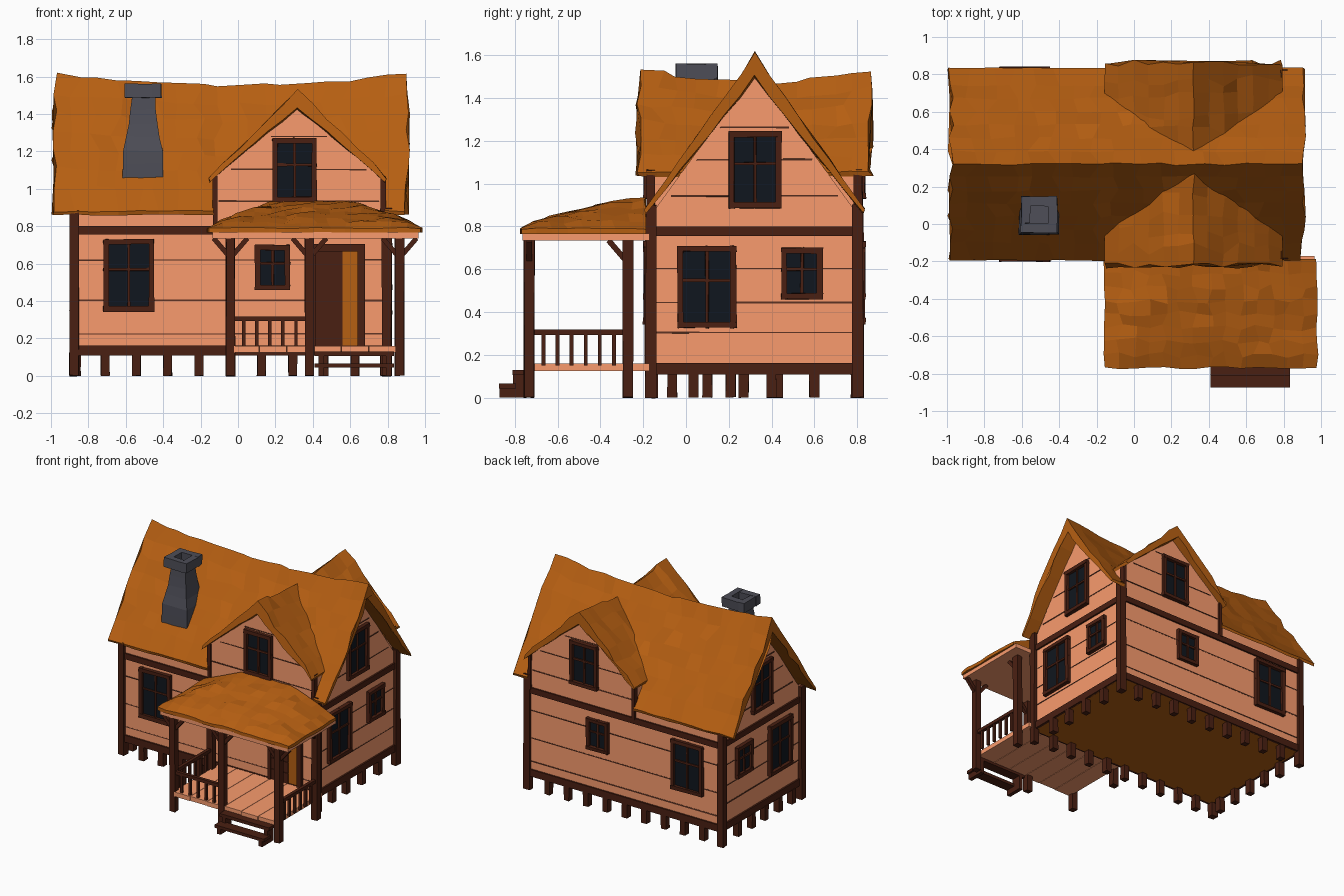
import bpy, bmesh, math, random
from mathutils import Vector, Matrix

if "Cube" in bpy.data.objects:
    bpy.data.objects.remove(bpy.data.objects["Cube"])
random.seed(4)

def mat(name, c):
    m = bpy.data.materials.new(name)
    m.diffuse_color = (*c, 1)
    m.use_nodes = True
    m.node_tree.nodes["Principled BSDF"].inputs["Base Color"].default_value = m.diffuse_color
    return m

WALL = mat("plaster", (.95, .33, .155))
WOOD = mat("dark_wood", (.068, .014, .006))
ROOF = mat("thatch", (.47, .115, .006))
GLASS = mat("glass", (.005, .008, .013))
STONE = mat("stone", (.075, .075, .095))
LINE = mat("plank_gap", (.10, .03, .015))

def rnd(a):
    return random.uniform(-a, a)

def finish(name, bm, m):
    bmesh.ops.recalc_face_normals(bm, faces=bm.faces)
    me = bpy.data.meshes.new(name)
    bm.to_mesh(me)
    bm.free()
    me.materials.append(m)
    ob = bpy.data.objects.new(name, me)
    bpy.context.collection.objects.link(ob)
    return ob

def boxes(name, m, items, jit=0.0):
    """Boxes given as (x0, x1, y0, y1, z0, z1)."""
    bm = bmesh.new()
    for x0, x1, y0, y1, z0, z1 in items:
        M = Matrix.Translation(((x0+x1)/2, (y0+y1)/2, (z0+z1)/2)) @ Matrix.Diagonal((x1-x0, y1-y0, z1-z0, 1))
        for v in bmesh.ops.create_cube(bm, size=1, matrix=M)["verts"]:
            if jit:
                v.co += Vector((rnd(jit), rnd(jit), rnd(jit)))
    return finish(name, bm, m)

def beams(name, m, items, w):
    """Square bars between point pairs."""
    bm = bmesh.new()
    for p, q in items:
        p, q = Vector(p), Vector(q)
        M = Matrix.Translation((p+q)/2) @ (q-p).to_track_quat('Z', 'Y').to_matrix().to_4x4()
        bmesh.ops.create_cube(bm, size=1, matrix=M @ Matrix.Diagonal((w, w, (q-p).length, 1)))
    return finish(name, bm, m)

def prism(name, m, profile, axis, a, b, segs=1, fn=None):
    """Closed profile swept along an axis; fn(t, i, p, q) may bend each ring."""
    bm = bmesh.new()
    rings = []
    for k in range(segs+1):
        t = k/segs
        s = a+(b-a)*t
        ring = []
        for i, (p, q) in enumerate(profile):
            ds = 0
            if fn:
                p, q, ds = fn(t, i, p, q)
            co = {'x': (s+ds, p, q), 'y': (p, s+ds, q), 'z': (p, q, s+ds)}[axis]
            ring.append(bm.verts.new(co))
        rings.append(ring)
    n = len(profile)
    for r0, r1 in zip(rings, rings[1:]):
        for i in range(n):
            bm.faces.new((r0[i], r0[(i+1) % n], r1[(i+1) % n], r1[i]))
    bm.faces.new(rings[0])
    bm.faces.new(rings[-1])
    return finish(name, bm, m)

# Walls and gables
boxes("house_walls", WALL, [(-.87, .795, -.17, .81, .12, .88)])
main = [(-.16, .86), (.80, .86), (.32, 1.52)]
for nm, a, b in (("left", -.87, -.82), ("right", .745, .795)):
    prism(nm + "_gable_wall", WALL, main, 'x', a, b)
cross = [(-.125, .8), (.78, .8), (.78, 1.06), (.325, 1.44), (-.125, 1.06)]
for nm, a, b in (("front", -.171, .0), ("back", .64, .811)):
    prism(nm + "_dormer_wall", WALL, cross, 'y', a, b)
boxes("floor_underside", ROOF, [(-.87, .795, -.17, .81, .108, .122)])

# Roofs: outer line given by distance from the ridge, thick at the ridge
def roof(name, half, thick, centre, axis, a, b, segs, sag):
    top = [(-d, z) for d, z in half[::-1]] + half[1:]
    low = [(d*.985, z-thick+(thick-.02)*abs(d)/half[-1][0]) for d, z in top]
    prof = [(centre+d, z) for d, z in top] + [(centre+d, z) for d, z in low[::-1]]
    zb, zt, n = half[-1][1], half[0][1], len(top)
    def bend(t, i, p, q):
        dip = sag*(1-(2*t-1)**2)*max(0, (q-zb)/(zt-zb))
        outer = 0 < i < n-1
        j = .012 if outer else .004
        end = .018 if t in (0, 1) else (.035 if outer else .01)
        return p+rnd(j*.6), q-dip+rnd(j), rnd(end)
    return prism(name, ROOF, prof, axis, a, b, segs, bend)

body = roof("main_roof", [(0, 1.615), (.07, 1.51), (.14, 1.41), (.21, 1.31), (.28, 1.21),
     (.35, 1.115), (.42, 1.01), (.515, .88)], .11, .32, 'x', -.98, .905, 17, .065)
roof("dormer_roof", [(0, 1.535), (.08, 1.455), (.16, 1.38), (.24, 1.295), (.32, 1.215),
     (.40, 1.135), (.475, 1.055)], .10, .318, 'y', -.222, .86, 12, .06)

# The main eaves stop where the dormer walls rise
cutter = boxes("eave_cutter", ROOF, [(-.13, .785, -.4, -.08, .6, 1.04), (-.13, .785, .72, 1.1, .6, 1.04)])
cutter.hide_render = True
cutter.hide_viewport = True
mod = body.modifiers.new("cut_eaves", 'BOOLEAN')
mod.operation, mod.solver, mod.object = 'DIFFERENCE', 'EXACT', cutter

# Porch roof and ceiling
bm = bmesh.new()
bmesh.ops.create_grid(bm, x_segments=14, y_segments=8, size=.5)
for v in bm.verts:
    x, y = -.16+1.14*(v.co.x+.5), -.77+.58*(v.co.y+.5)
    h = min(1, (x+.16)/.33, (.98-x)/.36, ((y+.77)/.58)**.75)
    edge = v.is_boundary
    j = .006 if edge else .02
    v.co = (x+rnd(j), y+rnd(j), .79+.145*h+rnd(.004 if edge else .012))
rim = bmesh.ops.extrude_edge_only(bm, edges=[e for e in bm.edges if e.is_boundary])["geom"]
for v in rim:
    if isinstance(v, bmesh.types.BMVert):
        v.co.z = .765
bmesh.ops.contextual_create(bm, geom=[e for e in bm.edges if e.is_boundary])
finish("porch_roof", bm, ROOF)
boxes("porch_ceiling", WALL, [(-.135, .965, -.765, -.17, .735, .768)])

# Timber frame
boxes("corner_posts", WOOD, [(x-.025, x+.025, y-.025, y+.025, 0, z)
      for x, z in ((-.875, .88), (.795, .9)) for y in (-.165, .805)], .004)
boxes("dormer_posts", WOOD, [(x-.014, x+.014, y-.02, y+.02, .79, 1.065)
      for x in (-.122, .775) for y in (-.165, .805)], .003)
frame = []
for z0, z1 in ((.108, .162), (.755, .80)):
    frame += [(-.885, .81, y-.01, y+.01, z0, z1) for y in (-.173, .813)]
    frame += [(x-.01, x+.01, -.18, .82, z0, z1) for x in (-.873, .798)]
boxes("sill_and_band", WOOD, frame)

# Stilts
st = [(-.877+.167*i, y) for i in range(1, 10) for y in (-.155, .795)]
st += [(.785, y) for y in (.035, .21, .40, .60)] + [(-.865, y) for y in (-.065, .1, .27, .43, .6)]
boxes("stilts", WOOD, [(x-.023, x+.023, y-.023, y+.023, 0, .112) for x, y in st], .002)

# Everything on a wall face: u along the wall, d outward
def on(face, u0, u1, d0, d1, z0, z1):
    if face == "front": return (u0, u1, -.17-d1, -.17-d0, z0, z1)
    if face == "back":  return (u0, u1, .81+d0, .81+d1, z0, z1)
    if face == "right": return (.795+d0, .795+d1, u0, u1, z0, z1)
    return (-.87-d1, -.87-d0, u0, u1, z0, z1)

def window(name, f, a, b, z0, z1):
    w, m, h = .027, (a+b)/2, z0+(z1-z0)*.58
    boxes(name + "_glass", GLASS, [on(f, a+.01, b-.01, -.01, .006, z0+.01, z1-.01)])
    boxes(name + "_frame", WOOD, [on(f, a, a+w, -.01, .027, z0, z1), on(f, b-w, b, -.01, .027, z0, z1),
          on(f, a, b, -.01, .03, z0, z0+w), on(f, a, b, -.01, .03, z1-w, z1),
          on(f, m-.007, m+.007, 0, .016, z0, z1), on(f, a, b, 0, .016, h-.007, h+.007)], .003)

for f in ("front", "back"):
    window(f + "_large_window", f, -.72, -.45, .345, .73)
    window(f + "_small_window", f, .092, .278, .46, .70)
    window(f + "_dormer_window", f, .185, .42, .93, 1.27)
for f in ("left", "right"):
    window(f + "_large_window", f, -.04, .235, .325, .71)
    window(f + "_small_window", f, .445, .64, .46, .70)
    window(f + "_gable_window", f, .20, .445, .885, 1.245)

# Gaps between wall planks
gaps = []
for f in ("front", "back"):
    gaps += [on(f, -.86, .78, -.01, .003, z, z+.007) for z in (.22, .40, .615)]
    gaps += [on(f, .325-w, .325+w, -.01, .004, z, z+.007) for z, w in ((.93, .43), (1.10, .36), (1.275, .15))]
for f in ("left", "right"):
    gaps += [on(f, -.16, .80, -.01, .003, z, z+.007) for z in (.30, .44, .60)]
    gaps += [on(f, .32-w, .32+w, -.01, .003, z, z+.007) for z, w in ((.94, .39), (1.11, .27), (1.26, .16))]
boxes("plank_gaps", LINE, gaps, .002)

# Door: frame, leaf of planks, lit strip beside it
boxes("door_frame", WOOD, [on("front", .39, .415, -.01, .025, .16, .70), on("front", .64, .68, -.01, .025, .16, .70),
      on("front", .39, .68, -.01, .027, .665, .705)])
boxes("door_leaf", WOOD, [on("front", .41, .56, -.01, .014, .16+.085*i, .24+.085*i) for i in range(6)]
      + [on("front", .41, .56, -.01, .009, .16, .67)])
boxes("door_opening", ROOF, [on("front", .55, .65, -.01, .006, .16, .67)])

# Porch deck, posts and braces
boxes("porch_deck", WALL, [(-.03+.146*i, .113+.146*i, -.75+rnd(.006), -.17, .125, .16) for i in range(6)])
xs, y0, y1 = (-.04, .382, .864), -.733, -.272
feet = [(x, y0) for x in xs] + [(-.04, y1), (.864, y1)]
boxes("porch_posts", WOOD, [(x-.024, x+.024, y-.024, y+.024, 0, .74) for x, y in feet], .003)
br = [((x, y0, .63), (x+s*.09, y0, .735)) for x in xs for s in (-1, 1)]
br += [((x, y1, .63), (x, y1-.09, .735)) for x in (xs[0], xs[2])]
beams("porch_braces", WOOD, br, .026)

# Railings
rail = [((xs[0], y0, .305), (xs[1], y0, .305))]
rail += [((x, y0, .305), (x, y1, .305)) for x in (xs[0], xs[2])]
beams("porch_rails", WOOD, rail, .025)
bal = [(xs[0]+.07*i, y0) for i in range(1, 6)] + [(x, y0+.066*i) for x in (xs[0], xs[2]) for i in range(1, 7)]
beams("balusters", WOOD, [((x, y, .15), (x, y, .30)) for x, y in bal], .018)

# Steps
steps = [(.41, .835, -.812, -.735, .105, .13), (.41, .835, -.875, -.795, .043, .066)]
for x in (.43, .79):
    steps += [(x, x+.03, -.81, -.735, 0, .11), (x, x+.03, -.873, -.735, 0, .05)]
boxes("steps", WOOD, steps)

# Chimney
cx, cy = -.507, .05
widths = [.107, .107, .104, .09, .077, .068, .062]
sq = [(-1, -1), (1, -1), (1, 1), (-1, 1)]
def taper(t, i, p, q):
    w = widths[round(t*6)]+rnd(.004)
    return cx+p*w, cy+q*w, rnd(.006)
prism("chimney_stack", STONE, sq, 'z', 1.06, 1.495, 6, taper)
o, h = .098, .047
boxes("chimney_cap", STONE, [(cx-o, cx+h, cy-o, cy-h, 1.487, 1.56), (cx+h, cx+o, cy-o, cy+h, 1.487, 1.56),
      (cx-h, cx+o, cy+h, cy+o, 1.487, 1.56), (cx-o, cx-h, cy-h, cy+o, 1.487, 1.56)], .003)
